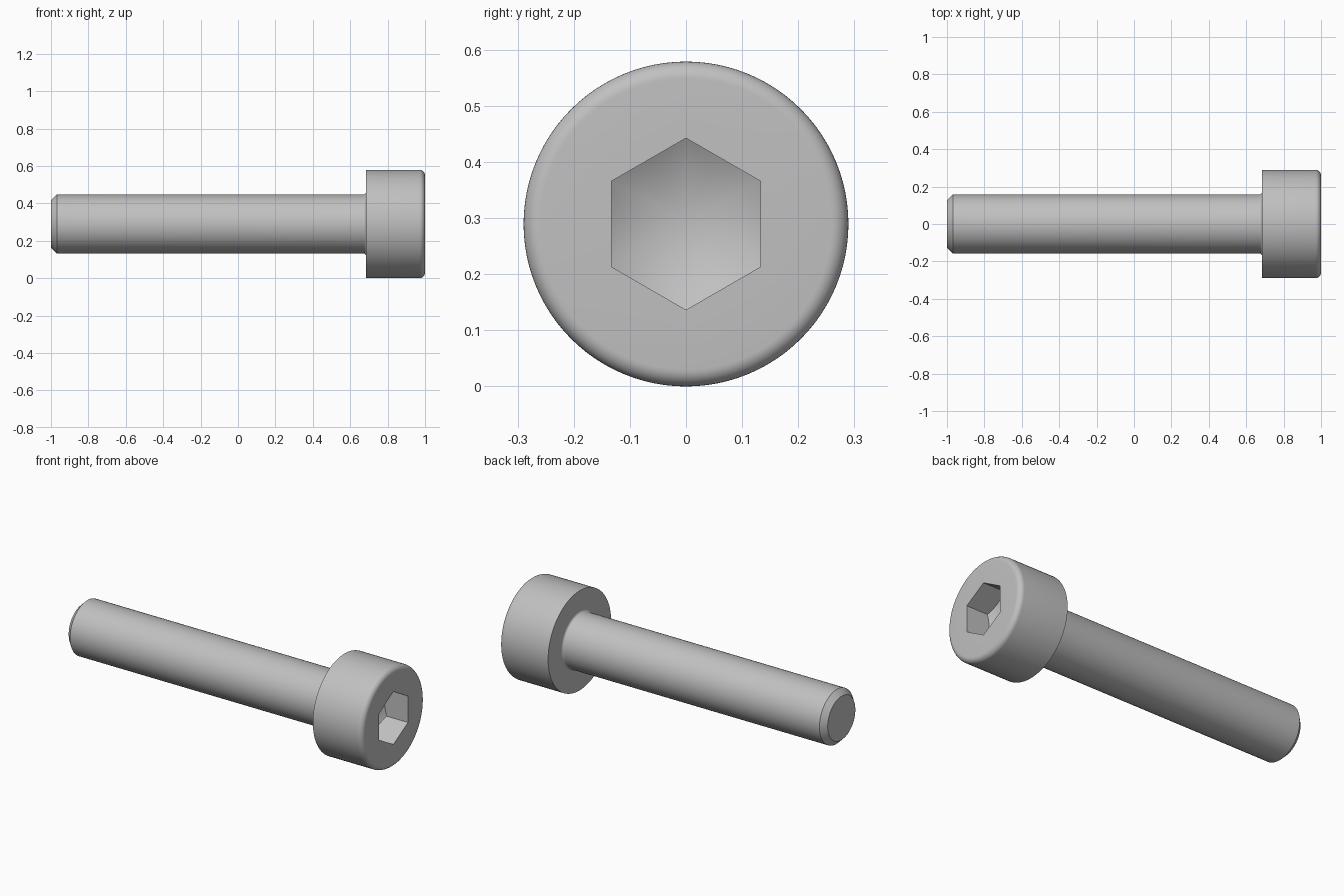
import bpy
import bmesh
from math import cos, sin, pi, tan

SEGMENTS = 96
AXIS_Z = 0.2895
HEAD_R, SHAFT_R = 0.2895, 0.158
HEAD_X = 0.684
FLAT = 0.1325              # half the socket width across flats
CORNER = FLAT / cos(pi / 6)
SOCKET_X = 0.863           # socket wall depth at the corners

cube = bpy.data.objects.get("Cube")
if cube:
    bpy.data.objects.remove(cube, do_unlink=True)

steel = bpy.data.materials.new("grey steel")
steel.use_nodes = True
colour = (0.53, 0.53, 0.53, 1)
steel.diffuse_color = colour
steel.node_tree.nodes["Principled BSDF"].inputs["Base Color"].default_value = colour


def circle(x, r):
    return lambda a: (x, r)


def hex_radius(a):
    return FLAT / cos(a % (pi / 3) - pi / 6)


def socket_rim(a):
    return 1.0, hex_radius(a)


def socket_floor(a):
    # where the drilled cone meets the flat walls
    r = hex_radius(a)
    return SOCKET_X - (CORNER - r) * tan(pi / 6), r


def arc(cx, cr, radius, start, end, steps=8):
    angles = [start + (end - start) * i / steps for i in range(steps + 1)]
    return [circle(cx + radius * cos(t), cr + radius * sin(t)) for t in angles]


def lathe(name, rings, start_tip=None, end_tip=None):
    """Skin rings around the x axis, closing an end at a tip if given."""
    bm = bmesh.new()
    loops = []
    for ring in rings:
        loop = []
        for i in range(SEGMENTS):
            a = 2 * pi * i / SEGMENTS
            x, r = ring(a)
            loop.append(bm.verts.new((x, r * sin(a), AXIS_Z + r * cos(a))))
        loops.append(loop)
    for p, q in zip(loops, loops[1:]):
        for i in range(SEGMENTS):
            j = (i + 1) % SEGMENTS
            bm.faces.new((p[i], q[i], q[j], p[j]))
    for loop, tip, step in ((loops[0], start_tip, 1), (loops[-1], end_tip, -1)):
        if tip is not None:
            v = bm.verts.new((tip, 0, AXIS_Z))
            for i in range(SEGMENTS):
                pair = (loop[i], loop[(i + 1) % SEGMENTS])[::step]
                bm.faces.new((v, *pair))
    # rings run along the outer surface from -x, so one winding fits all
    mesh = bpy.data.meshes.new(name)
    bm.to_mesh(mesh)
    bm.free()
    mesh.materials.append(steel)
    obj = bpy.data.objects.new(name, mesh)
    bpy.context.collection.objects.link(obj)
    bpy.ops.object.select_all(action="DESELECT")
    obj.select_set(True)
    bpy.context.view_layer.objects.active = obj
    bpy.ops.object.shade_smooth_by_angle(angle=pi / 6)
    return obj


# Shank with chamfered tip and a small fillet under the head
FILLET = 0.014
shank = [circle(-1, 0.127), circle(-0.969, SHAFT_R)]
shank += arc(HEAD_X - FILLET, SHAFT_R + FILLET, FILLET, -pi / 2, 0)
lathe("shank", shank, start_tip=-1)

# Head with rounded outer edge and hexagonal socket ending in a cone
ROUND = 0.03
head = [circle(HEAD_X, SHAFT_R + FILLET), circle(HEAD_X, HEAD_R)]
head += arc(1 - ROUND, HEAD_R - ROUND, ROUND, pi / 2, 0)
head += [socket_rim, socket_floor]
lathe("socket_head", head, end_tip=SOCKET_X - CORNER * tan(pi / 6))
